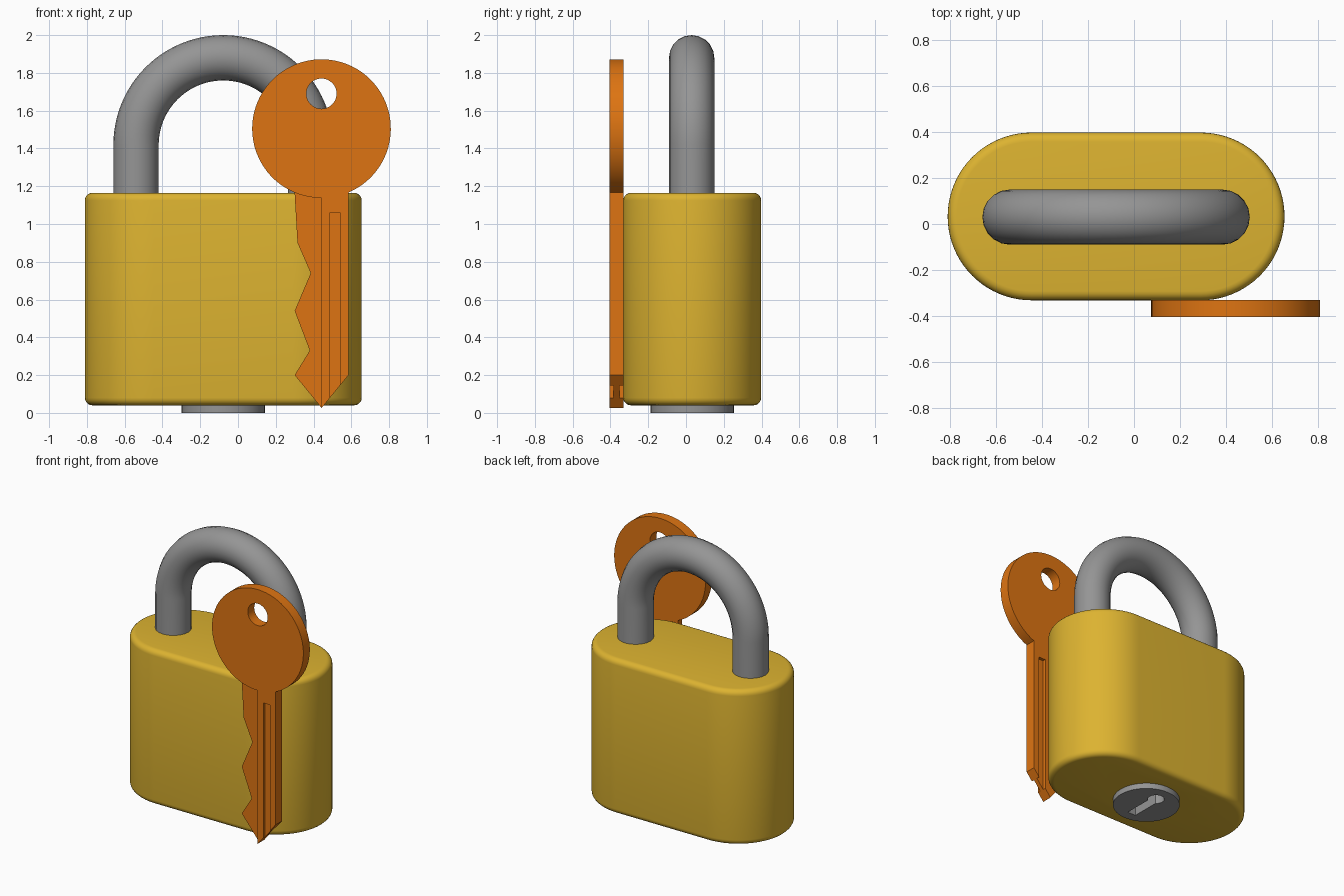
import bpy, bmesh, math
from mathutils import Vector

if "Cube" in bpy.data.objects:
    bpy.data.objects.remove(bpy.data.objects["Cube"])

CX, CY = -0.078, 0.033          # centre of the lock body


def material(name, rgb):
    m = bpy.data.materials.new(name)
    m.diffuse_color = (*rgb, 1)
    m.use_nodes = True
    m.node_tree.nodes["Principled BSDF"].inputs["Base Color"].default_value = m.diffuse_color
    return m


GOLD = material("brass_yellow", (0.72, 0.45, 0.03))
STEEL = material("steel_grey", (0.30, 0.30, 0.30))
COPPER = material("key_orange", (0.73, 0.175, 0.006))


def arc(cx, cy, r, a0, a1, n):
    """Points on an arc, angles in degrees, both ends included."""
    return [(cx + r * math.cos(math.radians(a0 + (a1 - a0) * i / n)),
             cy + r * math.sin(math.radians(a0 + (a1 - a0) * i / n))) for i in range(n + 1)]


def prism(name, outline, lo, hi, axis, mat):
    """Extrude a 2D outline along z (outline in xy) or along y (outline in xz)."""
    bm = bmesh.new()
    place = (lambda a, b: (a, b, lo)) if axis == "z" else (lambda a, b: (a, lo, b))
    face = bm.faces.new([bm.verts.new(place(a, b)) for a, b in outline])
    new = bmesh.ops.extrude_face_region(bm, geom=[face])["geom"]
    step = Vector((0, 0, hi - lo)) if axis == "z" else Vector((0, hi - lo, 0))
    bmesh.ops.translate(bm, vec=step, verts=[v for v in new if isinstance(v, bmesh.types.BMVert)])
    bmesh.ops.recalc_face_normals(bm, faces=bm.faces)
    me = bpy.data.meshes.new(name)
    bm.to_mesh(me)
    bm.free()
    ob = bpy.data.objects.new(name, me)
    bpy.context.collection.objects.link(ob)
    me.materials.append(mat)
    return ob


def activate(ob):
    bpy.ops.object.select_all(action="DESELECT")
    ob.select_set(True)
    bpy.context.view_layer.objects.active = ob


def cut(ob, *cutters):
    """Subtract the cutters and remove them."""
    for c in cutters:
        activate(ob)
        mod = ob.modifiers.new("cut", "BOOLEAN")
        mod.operation, mod.solver, mod.object = "DIFFERENCE", "EXACT", c
        bpy.ops.object.modifier_apply(modifier=mod.name)
        bpy.data.objects.remove(c)


def smooth(ob, angle=35):
    activate(ob)
    bpy.ops.object.shade_smooth_by_angle(angle=math.radians(angle))


def rect(x0, x1, y0, y1):
    return [(x0, y0), (x1, y0), (x1, y1), (x0, y1)]


def circle(cx, cy, r, n=48):
    return arc(cx, cy, r, 0, 360, n)[:-1]


# Lock body: stadium prism with rounded rims and a bore for the lock cylinder
R, HALF = 0.365, 0.368
stadium = arc(CX + HALF, CY, R, -90, 90, 40) + arc(CX - HALF, CY, R, 90, 270, 40)
body = prism("lock_body", stadium, 0.04, 1.165, "z", GOLD)
activate(body)
bev = body.modifiers.new("rim", "BEVEL")
bev.width, bev.segments, bev.limit_method, bev.angle_limit = 0.04, 5, "ANGLE", math.radians(60)
bpy.ops.object.modifier_apply(modifier=bev.name)
cut(body, prism("bore", circle(CX, CY, 0.212), -0.1, 0.38, "z", GOLD))
smooth(body)

# Lock cylinder with keyhole
plug = prism("lock_cylinder", circle(CX, CY, 0.22, 64), 0.0, 0.4, "z", STEEL)
keyhole = rect(CX - 0.032, CX + 0.032, CY - 0.15, CY + 0.08)[:2] + arc(CX, CY + 0.1, 0.055, -54, 234, 24)
cut(plug, prism("keyhole", keyhole, -0.1, 0.33, "z", STEEL))
smooth(plug)

# Shackle: round bar swept along a U
path = [(CX + 0.462, 1.05)] + arc(CX, 1.418, 0.462, 0, 180, 48) + [(CX - 0.462, 1.05)]
cu = bpy.data.curves.new("shackle", "CURVE")
cu.dimensions, cu.bevel_depth, cu.bevel_resolution, cu.use_fill_caps = "3D", 0.12, 8, True
sp = cu.splines.new("POLY")
sp.points.add(len(path) - 1)
for p, (x, z) in zip(sp.points, path):
    p.co = (x, CY - 0.003, z, 1)
shackle = bpy.data.objects.new("shackle", cu)
bpy.context.collection.objects.link(shackle)
cu.materials.append(STEEL)
activate(shackle)
bpy.ops.object.convert(target="MESH")
smooth(shackle)

# Key: round bow with the thick half of the blade, one outline
KX, BOW_Z, BOW_R = 0.442, 1.505, 0.367
Y0, Y1 = -0.405, -0.331
start = math.degrees(math.asin(0.143 / BOW_R)) - 90
outline = arc(KX, BOW_Z, BOW_R, start, 270, 72) + [(KX, 0.025), (0.585, 0.20)]
key = prism("key", outline, Y0, Y1, "y", COPPER)
grooves = [prism("groove", rect(0.487, 0.54, -0.1, 1.06), a, b, "y", COPPER)
           for a, b in ((Y0 - 0.05, Y0 + 0.022), (Y1 - 0.022, Y1 + 0.05))]
cut(key, prism("hole", circle(KX, 1.69, 0.08, 40), Y0 - 0.1, Y1 + 0.1, "y", COPPER), *grooves)
smooth(key)

# Toothed thin half of the blade
teeth = [(KX + 0.01, 1.2), (0.30, 1.2), (0.30, 1.16), (0.315, 0.90), (0.385, 0.74), (0.30, 0.54),
         (0.38, 0.33), (0.30, 0.20), (KX, 0.027), (KX + 0.01, 0.045)]
prism("key_teeth", teeth, Y0 + 0.02, Y1 - 0.004, "y", COPPER)
